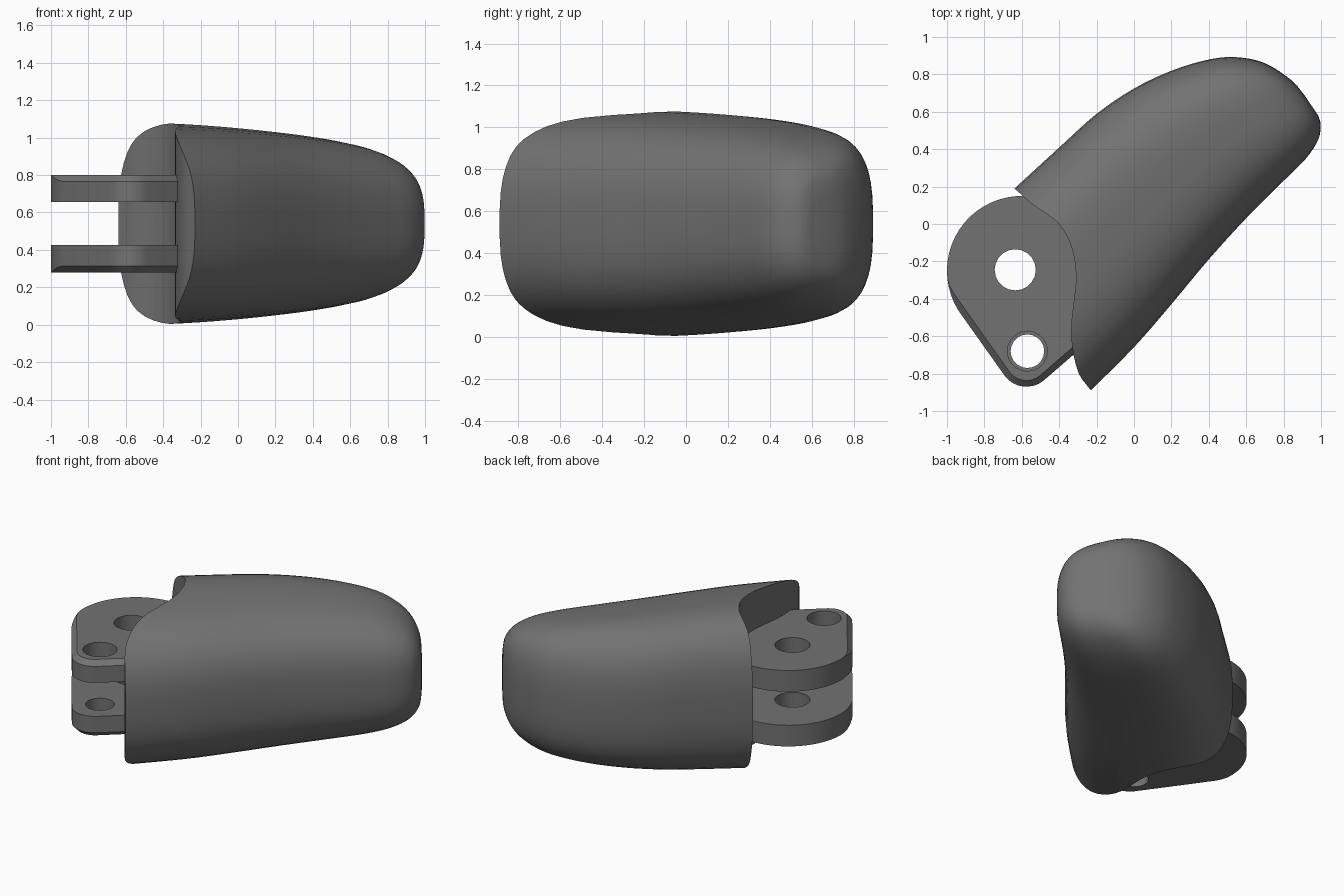
import bpy, bmesh, math

if "Cube" in bpy.data.objects:
    bpy.data.objects.remove(bpy.data.objects["Cube"])

MID = 0.54  # the model is mirrored above and below this height


def add_object(name, bm, z=0.0):
    bmesh.ops.recalc_face_normals(bm, faces=bm.faces)
    mesh = bpy.data.meshes.new(name)
    bm.to_mesh(mesh)
    bm.free()
    obj = bpy.data.objects.new(name, mesh)
    obj.location.z = z
    bpy.context.collection.objects.link(obj)
    return obj


def spline(points, steps):
    """Smooth curve through points of any dimension."""
    pts = [points[0]] + points + [points[-1]]
    out = []
    for a, b, c, d in zip(pts, pts[1:], pts[2:], pts[3:]):
        for i in range(steps):
            t = i / steps
            out.append([0.5 * (2 * q + (r - p) * t + (2 * p - 5 * q + 4 * r - s) * t * t
                        + (3 * q - p - 3 * r + s) * t ** 3) for p, q, r, s in zip(a, b, c, d)])
    return out + [list(points[-1])]


def loft(rings):
    """Closed skin through rings of 3D points, capped at both ends."""
    bm = bmesh.new()
    loops = [[bm.verts.new(p) for p in ring] for ring in rings]
    n = len(loops[0])
    for r0, r1 in zip(loops, loops[1:]):
        for i in range(n):
            j = (i + 1) % n
            bm.faces.new((r0[i], r0[j], r1[j], r1[i]))
    bm.faces.new(loops[0])
    bm.faces.new(loops[-1])
    return bm


def cut(obj, cutter):
    cutter.hide_render = True
    mod = obj.modifiers.new("cut", "BOOLEAN")
    mod.operation, mod.solver, mod.object = "DIFFERENCE", "EXACT", cutter


def finish(obj, angle):
    """Apply modifiers, drop cutters, smooth and colour."""
    bpy.ops.object.select_all(action="DESELECT")
    bpy.context.view_layer.objects.active = obj
    obj.select_set(True)
    cutters = [m.object for m in obj.modifiers if m.type == "BOOLEAN"]
    for m in list(obj.modifiers):
        bpy.ops.object.modifier_apply(modifier=m.name)
    for c in cutters:
        bpy.data.objects.remove(c)
    bpy.ops.object.shade_smooth_by_angle(angle=math.radians(angle))
    obj.data.materials.clear()
    obj.data.materials.append(dark)


dark = bpy.data.materials.new("dark_grey")
dark.diffuse_color = (0.17, 0.17, 0.17, 1)
dark.use_nodes = True
dark.node_tree.nodes["Principled BSDF"].inputs["Base Color"].default_value = dark.diffuse_color

# Body: loft of boxy ovals; each row is upper edge x y, lower edge x y, half height
sections = [
    (-0.76, 0.08, -0.32, -0.98, 0.535), (-0.64, 0.19, -0.23, -0.89, 0.535),
    (-0.40, 0.41, 0.00, -0.66, 0.525), (-0.20, 0.59, 0.20, -0.43, 0.51),
    (0.00, 0.725, 0.40, -0.19, 0.49), (0.20, 0.82, 0.60, 0.03, 0.465),
    (0.40, 0.88, 0.80, 0.23, 0.43), (0.55, 0.892, 0.92, 0.35, 0.385),
    (0.70, 0.86, 0.985, 0.45, 0.32), (0.84, 0.77, 0.998, 0.53, 0.23),
    (0.91, 0.69, 0.985, 0.58, 0.12)]
rings = []
N = 48
for ux, uy, lx, ly, h in spline(sections, 4):
    ring = []
    for i in range(N):
        a = 2 * math.pi * (i + 0.5) / N
        c, s = math.cos(a), math.sin(a)
        u = math.copysign(abs(c) ** 0.7, c)
        w = math.copysign(abs(s) ** 0.7, s) * h * (1 + 0.1 * u) * 0.993
        ring.append(((ux + lx) / 2 + u * (ux - lx) / 2, (uy + ly) / 2 + u * (uy - ly) / 2, w))
    rings.append(ring)
body = add_object("tip_body", loft(rings), MID)

# Scooped rear face of the body
scoop = spline([(-0.80, 0.31), (-0.64, 0.19), (-0.55, 0.11), (-0.41, 0.01), (-0.335, -0.12),
                (-0.31, -0.27), (-0.32, -0.40), (-0.335, -0.53), (-0.33, -0.66),
                (-0.295, -0.80), (-0.23, -0.89), (-0.12, -1.04)], 3)
scoop += [(-1.3, -1.3), (-1.3, 0.31)]
cut(body, add_object("scoop_cutter", loft([[(x, y, z) for x, y in scoop] for z in (-0.8, 0.8)]), MID))
finish(body, 35)


# Hinge lugs: rounded plate whose outer rim is chamfered along its lower half
def lug_ring(z, inset, drop):
    pts = []
    for cx, cy, r, a0, a1, n in [(-0.6, -0.25, 0.4, 75, 218, 22), (-0.575, -0.725, 0.145, 218, 308, 8)]:
        for i in range(n + 1):
            deg = a0 + (a1 - a0) * i / n
            a, k = math.radians(deg), min(1, max(0, (deg - 188) / 20))
            pts.append((cx + (r - inset * k) * math.cos(a), cy + (r - inset * k) * math.sin(a), z - drop * k))
    return pts + [(-0.25 - 0.616 * inset, -0.635 + 0.788 * inset, z - drop), (-0.25, -0.1, z)]


bm = loft([lug_ring(0.115, 0, 0), lug_ring(0.26, 0, 0.033), lug_ring(0.26, 0.033, 0)])
bmesh.ops.remove_doubles(bm, verts=bm.verts, dist=0.0005)
lugs = add_object("hinge_lugs", bm, MID)
mirror = lugs.modifiers.new("mirror", "MIRROR")
mirror.use_axis = (False, False, True)

# Pivot hole, pin hole, and the wider pin hole in the upper lug
for x, y, r, z0, z1 in [(-0.635, -0.245, 0.11, -0.4, 0.4), (-0.57, -0.68, 0.09, -0.4, 0.4),
                        (-0.57, -0.68, 0.107, 0.0, 0.41)]:
    hole = bmesh.new()
    bmesh.ops.create_cone(hole, cap_ends=True, segments=20, radius1=r, radius2=r, depth=z1 - z0)
    bmesh.ops.translate(hole, verts=hole.verts, vec=(x, y, (z0 + z1) / 2))
    cut(lugs, add_object("hole_cutter", hole, MID))
finish(lugs, 30)
